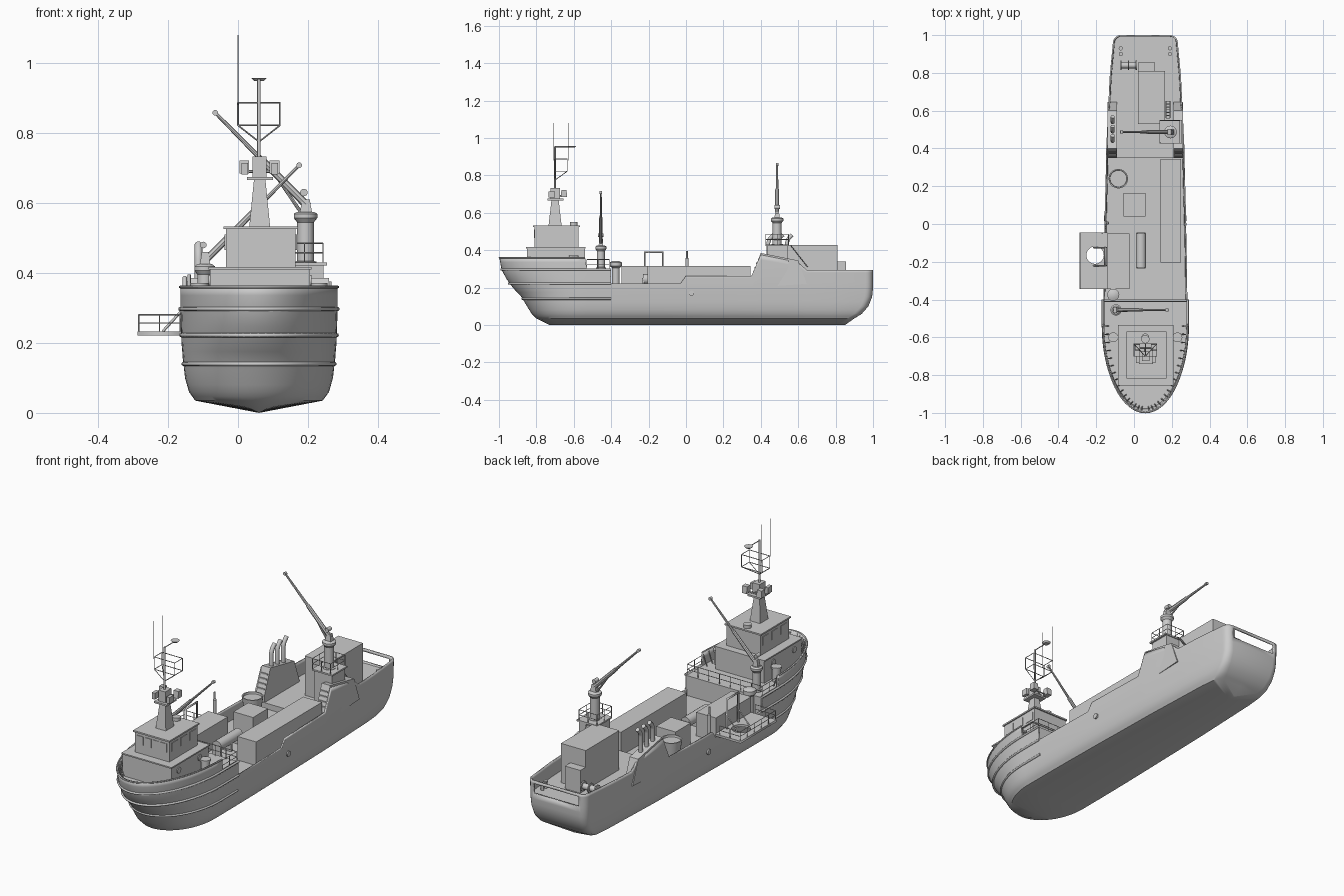
import bpy, bmesh
from math import sin, cos, pi
from mathutils import Vector

if "Cube" in bpy.data.objects:
    bpy.data.objects.remove(bpy.data.objects["Cube"])

C = 0.06  # hull centreline


def add(name, verts, faces, smooth=False, fix=True):
    me = bpy.data.meshes.new(name)
    me.from_pydata(verts, [], faces)
    if fix:
        bm = bmesh.new(); bm.from_mesh(me)
        bmesh.ops.recalc_face_normals(bm, faces=bm.faces)
        bm.to_mesh(me); bm.free()
    ob = bpy.data.objects.new(name, me)
    bpy.context.collection.objects.link(ob)
    if smooth:
        bpy.ops.object.select_all(action='DESELECT')
        ob.select_set(True); bpy.context.view_layer.objects.active = ob
        bpy.ops.object.shade_smooth_by_angle(angle=0.6)
    return ob


def loft(name, rings, smooth=False):
    n = len(rings[0])
    vs = [tuple(p) for r in rings for p in r]
    fs = [(k*n+i, k*n+(i+1) % n, (k+1)*n+(i+1) % n, (k+1)*n+i)
          for k in range(len(rings)-1) for i in range(n)]
    fs += [tuple(range(n)), tuple(range(len(vs)-n, len(vs)))]
    return add(name, vs, fs, smooth)


def box(name, x0, x1, y0, y1, z0, z1, tx=0, ty=0):
    return loft(name, [[(x0+a, y0+b, z), (x1-a, y0+b, z), (x1-a, y1-b, z), (x0+a, y1-b, z)]
                       for z, a, b in ((z0, 0, 0), (z1, tx, ty))])


def prism(name, prof, x0, x1):
    return loft(name, [[(x, y, z) for y, z in prof] for x in (x0, x1)])


def turned(name, x, y, prof, n=20):
    return loft(name, [[(x+r*cos(2*pi*i/n), y+r*sin(2*pi*i/n), z) for i in range(n)]
                       for r, z in prof], True)


def rod(name, a, b, r0, r1=None, n=16):
    a, b = Vector(a), Vector(b)
    q = (b-a).to_track_quat('Z', 'Y')
    return loft(name, [[p + q @ Vector((r*cos(2*pi*i/n), r*sin(2*pi*i/n), 0)) for i in range(n)]
                       for p, r in ((a, r0), (b, r0 if r1 is None else r1))], True)


def tubes(name, lines, r=0.002, res=0):
    cu = bpy.data.curves.new(name, 'CURVE')
    cu.dimensions = '3D'; cu.bevel_depth = r; cu.bevel_resolution = res; cu.use_fill_caps = True
    for ln in lines:
        s = cu.splines.new('POLY'); s.points.add(len(ln)-1)
        for p, c in zip(s.points, ln):
            p.co = (*c, 1)
    ob = bpy.data.objects.new(name, cu)
    bpy.context.collection.objects.link(ob)
    return ob


def rail(name, pts, z, h=0.055, step=0.06):
    lines = [[(x, y, z+h*f) for x, y in pts] for f in (0.5, 1)]
    for a, b in zip(pts, pts[1:]):
        a, b = Vector(a), Vector(b)
        n = max(1, round((b-a).length/step))
        for i in range(n+1):
            p = a.lerp(b, i/n)
            lines.append([(p.x, p.y, z), (p.x, p.y, z+h)])
    return tubes(name, lines)


def interp(t, tab):
    if t <= tab[0][0]:
        return tab[0][1]
    for (a, u), (b, v) in zip(tab, tab[1:]):
        if t <= b:
            return u+(v-u)*(t-a)/(b-a)
    return tab[-1][1]


# Hull form: stem, stern, beam and sheer curves
STEM = [(0, -.73), (.035, -.8), (.06, -.825), (.1, -.85), (.15, -.88), (.22, -.945), (.29, -.985), (.36, -.998)]
STERN = [(0, .85), (.035, .9), (.06, .94), (.1, .975), (.15, .995), (.2, 1)]
FULL = [(0, .8), (.035, .81), (.06, .89), (.1, .94), (.15, .965), (.2, .985), (.3, 1)]
BEAM = [(-.54, .225), (-.3, .225), (0, .218), (.4, .207), (.8, .188), (1, .172)]
SHEER = [(-.54, .36), (-.53, .3), (-.405, .3), (-.4, .222), (-.03, .222), (0, .262), (.35, .262),
         (.4, .375), (.6, .335), (.645, .295)]
STRAIGHT = [-.53, -.405, -.4, -.2, -.03, 0, .2, .35, .4, .6, .645, .78]


def waterline(z):
    b, s, f = interp(z, STEM), interp(z, STERN), interp(z, FULL)
    pts = []
    for i in range(17):
        t = pi/2*i/16
        pts.append((.225*f*sin(t), -.54-(-.54-b)*cos(t)))
    pts += [(interp(y, BEAM)*f, y) for y in STRAIGHT]
    w, r = interp(s, BEAM)*f, .04
    pts += [(w-r+r*cos(pi/2*i/5), s-r+r*sin(pi/2*i/5)) for i in range(6)]
    return pts + [(0, s)]


top = waterline(.36)
N = len(top)
rows = [[(0, y, 0) for x, y in waterline(0)]]
rows += [[(x, y, z) for x, y in waterline(z)] for z in (.035, .047, .06, .08, .1, .125, .15, .175, .2)]
for f in (.3, .6, .85, 1):
    row = []
    for i in range(N):
        z = .2+(interp(top[i][1], SHEER)-.2)*f
        row.append((*waterline(z)[i], z))
    rows.append(row)
faces = [(k*N+i, k*N+i+1, (k+1)*N+i+1, (k+1)*N+i) for k in range(len(rows)-1) for i in range(N-1)
         if not (i == N-2 and k in (10, 11))]  # transom opening left out
hull = add("hull", [p for r in rows for p in r], faces, True, False)
hull.location.x = C
m = hull.modifiers.new("mirror", 'MIRROR'); m.merge_threshold = .0005
m = hull.modifiers.new("plating", 'SOLIDIFY'); m.thickness = .008; m.offset = -1


# Decks and bulkheads
def deck(name, y0, y1, z):
    half = [(x-.004 if x > .01 else x, y) for x, y in waterline(z) if y0 <= y <= y1]
    half = [(x, min(max(y, -.98), .995)) for x, y in half]
    ring = half + [(-x, y) for x, y in reversed(half) if x > 1e-4]
    loft(name, [[(C+x, y, h) for x, y in ring] for h in (z-.006, z)])


deck("fore_deck", -1, -.4, .295)
deck("main_deck", -.405, .4, .19)
deck("aft_deck", .35, 1, .22)
box("fore_bulkhead", C-.22, C+.22, -.41, -.4, .19, .295)
box("aft_bulkhead", C-.204, C+.204, .35, .36, .19, .22)

# Bow fenders, cap rail and bulwark frames
for z, r in ((.14, .006), (.222, .006), (.297, .006), (.36, .004)):
    half = [p for p in waterline(z) if p[1] < (-.39 if z < .35 else -.535)]
    tubes("bow_fender" if z < .35 else "bow_cap_rail",
          [[(C-x, y, z) for x, y in reversed(half)] + [(C+x, y, z) for x, y in half[1:]]], r, 2)
ribs = []
for x, y in top[1:17]:
    n = Vector((x/.05, (y+.54)/.21)).normalized()*.03
    for s in (1, -1):
        ribs.append([(C+s*(x-n.x*.3), y-n.y*.3, .355), (C+s*(x-n.x), y-n.y, .295)])
tubes("bulwark_frames", ribs, .003)
for s in (1, -1):
    rod("hull_outlet", (C+s*.2, .03, .17), (C+s*.219, .03, .17), .014)
    rail("fore_side_rail", [(C+s*.219, -.53), (C+s*.219, -.41)], .295)
rail("fore_end_rail", [(C-.219, -.41), (C+.219, -.41)], .295)

# Deckhouse and wheelhouse
box("deckhouse", -.08, .206, -.85, -.54, .29, .412)
box("deckhouse_roof", -.084, .21, -.856, -.536, .41, .417)
box("wheelhouse", -.035, .165, -.81, -.575, .415, .527)
box("wheelhouse_roof", -.041, .171, -.818, -.568, .525, .533)
for i in range(4):
    x = -.022+.046*i
    box("front_window", x, x+.036, -.813, -.8, .465, .51)
for x in (-.038, .163):
    for y in (-.79, -.715, -.64):
        box("side_window", x, x+.005, y, y+.05, .465, .51)
for y in (-.79, -.615):
    for x in (-.084, .2):
        rod("porthole", (x, y, .378), (x+.01, y, .378), .016)

# Main mast with platform, lights, aerial frame
box("mast_trunk", .032, .092, -.735, -.665, .53, .67, .014, .016)
box("mast_platform", .026, .1, -.74, -.655, .666, .675)
box("mast_block", .042, .082, -.725, -.675, .675, .733)
for x in (.004, .09):
    box("searchlight", x, x+.028, -.67, -.635, .685, .722, 0, .004)
    box("horn", x+.006, x+.024, -.735, -.7, .682, .715)
tubes("light_bracket", [[(.015, -.655, .69), (.105, -.655, .69)], [(.06, -.7, .69), (.06, -.655, .69)]], .004)
turned("searchlight_post", .06, -.6, [(.02, .533), (.02, .55)])
rod("mast_pole", (C, -.7, .73), (C, -.7, .955), .005)
a, b, c, d = (0, -.7), (.12, -.7), (.12, -.635), (0, -.635)
lines = [[(*p, z) for p in (a, b, c, d, a)] for z in (.822, .887)]
lines += [[(*p, .822), (*p, .887)] for p in (a, b, c, d)]
lines += [[(*p, .822), (C, -.7, .775)] for p in (a, b, c, d)]
tubes("aerial_frame", lines, .0022)
tubes("whip_aerials", [[(0, -.71, .88), (0, -.71, 1.08)], [(0, -.63, .88), (0, -.63, 1.08)]], .0015)
tubes("dish_arm", [[(C, -.7, .953), (C, -.61, .953)]], .003)
turned("dish", C, -.61, [(.014, .949), (.022, .957)])


# Deck cranes
def crane(name, x, y, z0, z1, r, tip):
    turned(name+"_pedestal", x, y, [(r*1.3, z0), (r*1.3, z0+.012), (r, z0+.014), (r, z1-.03), (r*1.4, z1-.018),
                                    (r*1.4, z1-.006), (r, z1)])
    base, tip = Vector((x+r*.3, y, z1+.015)), Vector(tip)
    box(name+"_head", x-r*.7, x+r*.8, y-r*.6, y+r*.6, z1-.005, z1+.035, r*.3, r*.2)
    mid = base.lerp(tip, .5)
    rod(name+"_boom_lower", base, mid, r*.48, r*.42, 8)
    rod(name+"_boom_upper", mid, tip, r*.3, r*.2, 8)
    rod(name+"_ram", (x-r*.6, y, z1), base.lerp(tip, .38), r*.2, None, 8)
    rod(name+"_sheave", tip-Vector((0, .007, 0)), tip+Vector((0, .007, 0)), .008)
    rod(name+"_winch", (x-r*.2, y-.015, z1+.055), (x-r*.2, y+.015, z1+.055), r*.45)


crane("fore_crane", -.095, -.455, .295, .425, .021, (.175, -.455, .708))
crane("aft_crane", .193, .487, .42, .575, .024, (-.065, .487, .858))
box("aft_crane_house", .14, .245, .435, .545, .22, .425)
box("aft_crane_platform", .135, .255, .425, .55, .422, .43)
rail("aft_crane_rail", [(.137, .427), (.243, .427), (.243, .548), (.137, .548), (.137, .427)], .43)

# Engine casings inside the raised bulwarks, with exhausts
for s in (1, -1):
    prism("engine_casing", [(.352, .2), (.352, .262), (.4, .385), (.6, .345), (.645, .22)], C+s*.2, C+s*.15)
    for i in range(4):
        y = .36+.009*i
        z = .283+.023*i
        box("louvre", C+s*.175-.02, C+s*.175+.02, y-.003, y+.006, z-.004, z+.004)
for y in (.44, .49, .54):
    tubes("exhaust", [[(-.113, y, .35), (-.113, y, .44), (-.113, y+.008, .462), (-.113, y+.028, .482)]], .011, 3)

# Main deck cargo and machinery
box("starboard_container", .14, .25, -.205, .345, .19, .315)
box("port_deck_box", -.14, -.025, -.345, -.05, .19, .315)
box("centre_hatch", -.055, .06, .04, .165, .19, .3)
turned("deck_tub", -.083, .24, [(.036, .19), (.05, .285), (.052, .3), (.046, .3), (.044, .29)])
rod("winch_drum", (.037, -.23, .245), (.037, -.05, .245), .027)
for y in (-.23, -.14, -.05):
    box("winch_stand", .012, .062, y-.006, y+.006, .19, .25)
turned("mushroom_vent", -.11, -.375, [(.02, .19), (.02, .305), (.032, .315), (.032, .335), (.015, .343)])
turned("vent_post", -.14, .005, [(.009, .19), (.009, .355), (.005, .36), (.005, .395)])

# Port boarding platform with a round opening
cu = bpy.data.curves.new("side_platform", 'CURVE')
cu.dimensions = '2D'; cu.fill_mode = 'BOTH'; cu.extrude = .006
for ring in ([(-.288, -.345), (-.14, -.345), (-.14, -.045), (-.288, -.045)],
             [(-.206+.046*cos(pi*i/16), -.165+.046*sin(pi*i/16)) for i in range(32)]):
    s = cu.splines.new('POLY'); s.points.add(len(ring)-1); s.use_cyclic_u = True
    for p, q in zip(s.points, ring):
        p.co = (*q, 0, 1)
plat = bpy.data.objects.new("side_platform", cu)
plat.location.z = .227
bpy.context.collection.objects.link(plat)
rail("platform_rail", [(-.165, -.343), (-.284, -.343), (-.284, -.047), (-.165, -.047)], .233, .048)
tubes("davit_frame", [[(-.152, -.22, .2), (-.152, -.22, .388), (-.152, -.125, .388), (-.152, -.125, .2)]], .006, 1)
tubes("davit_struts", [[(-.215, y, .233), (-.145, y, .31)] for y in (-.22, -.125)], .004)

# Aft deck house, winch and mooring gear
box("aft_house", .02, .165, .53, .81, .22, .428)
box("aft_locker", .02, .11, .81, .855, .22, .34)
tubes("aft_ladder", [[(x, .56, .425), (x, .65, .31)] for x in (.17, .19)]
      + [[(.17, .56+.015*i, .425-.019*i), (.19, .56+.015*i, .425-.019*i)] for i in range(7)], .002)
rod("mooring_winch", (-.07, .84, .255), (.015, .84, .255), .016)
for x in (-.068, -.03, .012):
    rod("winch_flange", (x-.003, .84, .255), (x+.003, .84, .255), .026)
for x in (-.07, .19):
    for y in (.9, .93):
        turned("aft_bollard", x, y, [(.008, .22), (.008, .25), (.011, .252), (.011, .258)], 12)
for x in (-.11, .23):
    turned("fore_bollard", x, -.6, [(.022, .295), (.022, .36), (.026, .362), (.026, .372)], 16)
